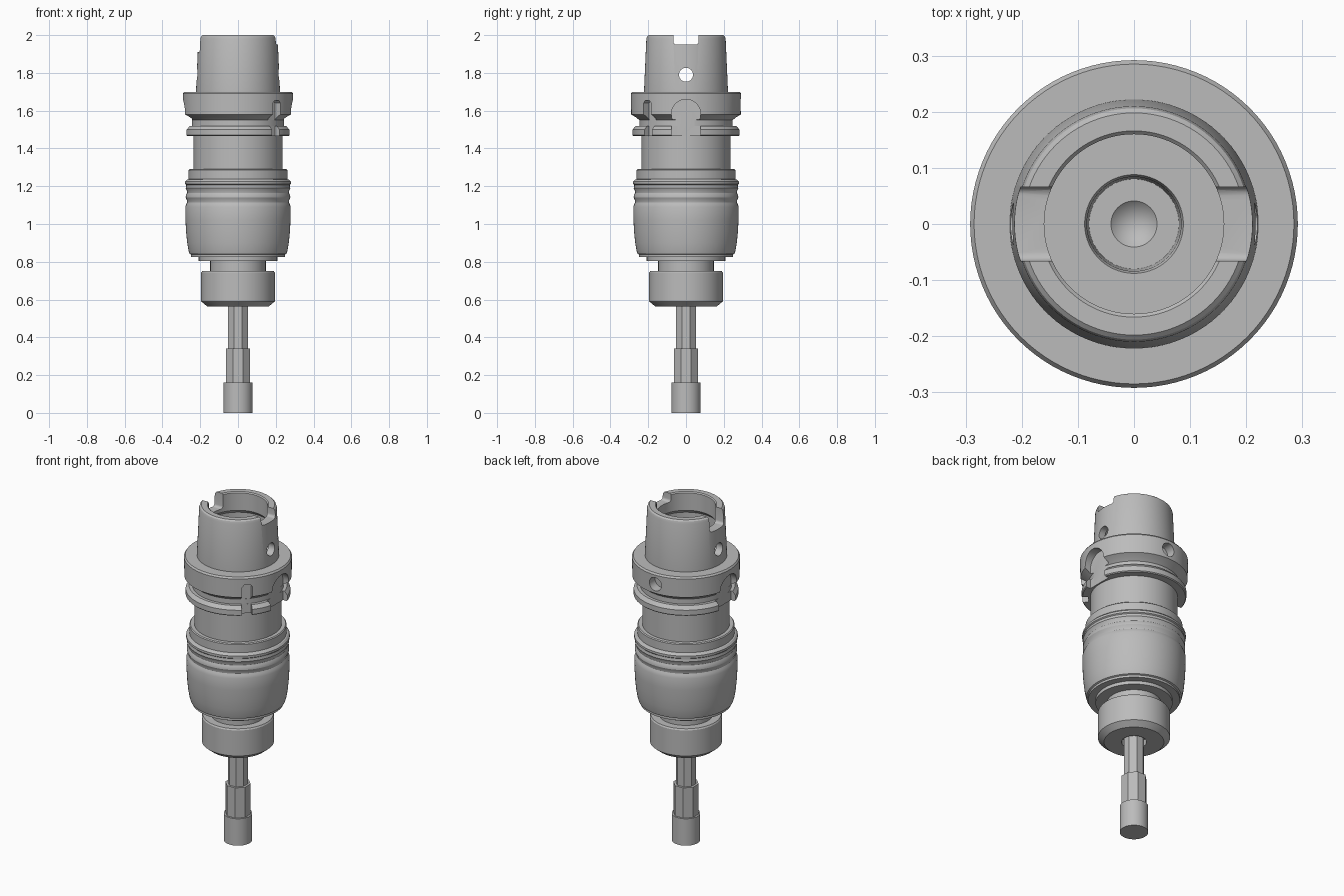
import bpy
import bmesh
from math import pi, cos, sin, radians
from mathutils import Matrix

if "Cube" in bpy.data.objects:
    bpy.data.objects.remove(bpy.data.objects["Cube"], do_unlink=True)

steel = bpy.data.materials.new("grey steel")
steel.use_nodes = True
GREY = (0.5, 0.5, 0.5, 1)
steel.diffuse_color = GREY
steel.node_tree.nodes["Principled BSDF"].inputs["Base Color"].default_value = GREY


def add_object(name, bm):
    bmesh.ops.recalc_face_normals(bm, faces=bm.faces)
    mesh = bpy.data.meshes.new(name)
    bm.to_mesh(mesh)
    bm.free()
    mesh.materials.append(steel)
    obj = bpy.data.objects.new(name, mesh)
    bpy.context.collection.objects.link(obj)
    return obj


def finish(obj, angle=28):
    bpy.ops.object.select_all(action='DESELECT')
    obj.select_set(True)
    bpy.context.view_layer.objects.active = obj
    bpy.ops.object.shade_smooth_by_angle(angle=radians(angle))


def lathe(name, profile, steps=96):
    """Turn a list of (radius, height) points, both ends on the axis."""
    bm = bmesh.new()
    verts = [bm.verts.new((r, 0, z)) for r, z in profile]
    edges = [bm.edges.new(pair) for pair in zip(verts, verts[1:])]
    bmesh.ops.spin(bm, geom=verts + edges, axis=(0, 0, 1), cent=(0, 0, 0),
                   angle=2 * pi, steps=steps)
    bmesh.ops.remove_doubles(bm, verts=bm.verts, dist=0.0001)
    return add_object(name, bm)


def prism(name, outline, depth, matrix):
    """Extrude a flat outline along its local z, then place it."""
    bm = bmesh.new()
    face = bm.faces.new([bm.verts.new((x, y, 0)) for x, y in outline])
    grown = bmesh.ops.extrude_face_region(bm, geom=[face])
    bmesh.ops.translate(bm, vec=(0, 0, depth),
                        verts=[v for v in grown["geom"] if isinstance(v, bmesh.types.BMVert)])
    bmesh.ops.transform(bm, matrix=matrix, verts=bm.verts)
    return add_object(name, bm)


def circle(radius, count=32, centre=0.0):
    return [(radius * cos(2 * pi * i / count), centre + radius * sin(2 * pi * i / count))
            for i in range(count)]


def radial(azimuth, distance):
    """Frame whose z points outward, y up and x sideways."""
    a = radians(azimuth)
    return Matrix(((-sin(a), 0, cos(a), distance * cos(a)),
                   (cos(a), 0, sin(a), distance * sin(a)),
                   (0, 1, 0, 0), (0, 0, 0, 1)))


def cut(target, cutter):
    cutter.hide_render = True
    mod = target.modifiers.new("cut", 'BOOLEAN')
    mod.operation, mod.solver, mod.object = 'DIFFERENCE', 'EXACT', cutter
    bpy.context.view_layer.objects.active = target
    bpy.ops.object.modifier_apply(modifier=mod.name)
    bpy.data.objects.remove(cutter, do_unlink=True)


# Hollow taper shank, gripper flange and neck turned as one piece
holder = lathe("holder_body", [
    (0, 1.25), (0.236, 1.25), (0.236, 1.465), (0.278, 1.465), (0.283, 1.47),
    (0.283, 1.50), (0.265, 1.52), (0.247, 1.52), (0.247, 1.55), (0.265, 1.565),
    (0.290, 1.58), (0.292, 1.69), (0.285, 1.70), (0.222, 1.70), (0.222, 1.71),
    (0.210, 1.98), (0.206, 1.993), (0.198, 2.0), (0.166, 2.0), (0.160, 1.994),
    (0.160, 1.89), (0.178, 1.87), (0.178, 1.71), (0.168, 1.70), (0.088, 1.70),
    (0.084, 1.69), (0.080, 1.55), (0.041, 1.55), (0, 1.51)])

# Drive keyways through the flange: round top, open at the bottom
keyway = [(-0.077, 1.44), (0.077, 1.44)] + [
    (0.077 * cos(pi * i / 20), 1.583 + 0.077 * sin(pi * i / 20)) for i in range(21)]
for azimuth, floor in ((0, 1.95), (180, 1.91)):
    cut(holder, prism("keyway_cutter", keyway, 0.2, radial(azimuth, 0.243)))
    # Rim slot with rounded floor corners
    w, f = 0.066, 0.015
    slot = [(w, 2.1), (-w, 2.1)]
    slot += [(-w + f - f * cos(pi * i / 8), floor + f - f * sin(pi * i / 8)) for i in range(5)]
    slot += [(w - f + f * sin(pi * i / 8), floor + f - f * cos(pi * i / 8)) for i in range(5)]
    cut(holder, prism("slot_cutter", slot, 0.2, radial(azimuth, 0.1)))

# Cross hole through the shank, chip hole and orientation notch in the flange
cut(holder, prism("cross_hole_cutter", circle(0.037, centre=1.79), 0.8, radial(0, -0.4)))
cut(holder, prism("chip_hole_cutter", circle(0.04, centre=1.635), 0.2, radial(90, 0.235)))
notch = [(-0.028, 1.44), (0.028, 1.44), (0.028, 1.64), (0.015, 1.655),
         (-0.015, 1.655), (-0.028, 1.64)]
cut(holder, prism("notch_cutter", notch, 0.2, radial(-45, 0.248)))
finish(holder)

# Grip sleeve with soft ribs
sleeve = lathe("grip_sleeve", [
    (0, 0.805), (0.208, 0.805), (0.208, 0.825), (0.248, 0.825), (0.248, 0.838),
    (0.257, 0.842), (0.262, 0.86), (0.269, 0.90), (0.275, 0.96), (0.278, 1.02),
    (0.279, 1.09), (0.274, 1.105), (0.269, 1.115), (0.270, 1.125), (0.277, 1.14),
    (0.276, 1.152), (0.269, 1.165), (0.270, 1.175), (0.277, 1.19), (0.274, 1.20),
    (0.274, 1.207), (0.280, 1.212), (0.280, 1.225), (0.270, 1.235), (0.262, 1.237),
    (0.262, 1.285), (0.257, 1.29), (0, 1.29)])
finish(sleeve)

# Collar and clamping nut
finish(lathe("collar", [(0, 0.70), (0.147, 0.70), (0.147, 0.82), (0, 0.82)]))
finish(lathe("clamping_nut", [
    (0, 0.60), (0.068, 0.60), (0.068, 0.563), (0.162, 0.563), (0.195, 0.59),
    (0.195, 0.742), (0.190, 0.75), (0, 0.75)]))


# Tool: faceted shaft, wider faceted section and round tip
def bar(name, radius, low, high, sides, turn=0.0):
    matrix = Matrix.Translation((0, 0, low)) @ Matrix.Rotation(turn, 4, 'Z')
    finish(prism(name, circle(radius, sides), high - low, matrix))


bar("tool_shaft", 0.056, 0.33, 0.62, 8, pi / 8)
bar("tool_step", 0.070, 0.15, 0.34, 8, pi / 8)
bar("tool_tip", 0.077, 0.0, 0.16, 64)
